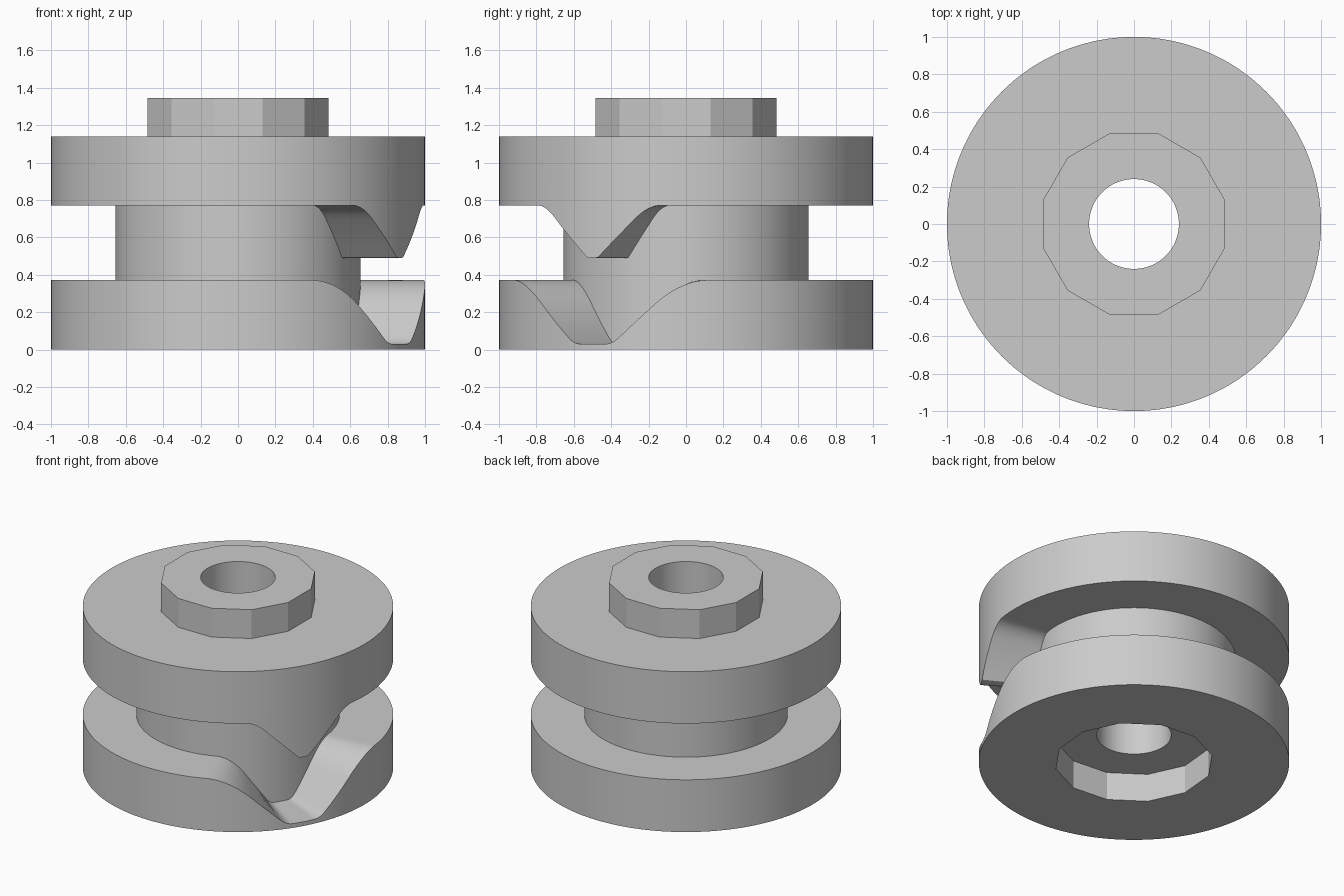
import bpy
import math

if "Cube" in bpy.data.objects:
    bpy.data.objects.remove(bpy.data.objects["Cube"], do_unlink=True)

SEGMENTS = 360
CAM_ANGLE = -30      # direction of the cam lobe and notch, in degrees
BORE, SHAFT, RIM = 0.24, 0.655, 1.0
DISC, GAP_TOP, UPPER_TOP, BOSS_TOP = 0.37, 0.77, 1.14, 1.345
RECESS = 0.2

metal = bpy.data.materials.new("grey metal")
metal.use_nodes = True
metal.diffuse_color = (0.6, 0.6, 0.6, 1)
metal.node_tree.nodes["Principled BSDF"].inputs["Base Color"].default_value = (0.6, 0.6, 0.6, 1)


def twelve_sided(apothem, first_face):
    """Radius of a regular 12-sided outline at a given angle."""
    def radius(deg):
        off = (deg - first_face + 15) % 30 - 15
        return apothem / math.cos(math.radians(off))
    return radius


def cam_height(level, flat, ease_in, ease_out, end, slope):
    """Flat, ramp and rounded shoulder, mirrored about the cam angle."""
    def height(deg):
        d = abs((deg - CAM_ANGLE + 180) % 360 - 180)
        d = min(d, end)
        z = level
        if d > flat:
            step = min(d, ease_in) - flat
            z += slope * step ** 2 / (2 * (ease_in - flat))
        if d > ease_in:
            z += slope * (min(d, ease_out) - ease_in)
        if d > ease_out:
            run, step = end - ease_out, d - ease_out
            z += slope * (step - step ** 2 / (2 * run))
        return z
    return height


def value(v, deg):
    return v(deg) if callable(v) else v


def lathe(name, profile):
    """Sweep a profile whose radius and height may depend on the angle."""
    verts, faces, n = [], [], len(profile)
    for i in range(SEGMENTS):
        deg = i * 360 / SEGMENTS
        a = math.radians(deg)
        for r, z in profile:
            radius = value(r, deg)
            verts.append((radius * math.cos(a), radius * math.sin(a), value(z, deg)))
        k = (i + 1) % SEGMENTS
        for j in range(n - 1):
            faces.append((i * n + j, k * n + j, k * n + j + 1, i * n + j + 1))
    mesh = bpy.data.meshes.new(name)
    mesh.from_pydata(verts, [], faces)
    mesh.materials.append(metal)
    obj = bpy.data.objects.new(name, mesh)
    bpy.context.collection.objects.link(obj)
    bpy.ops.object.select_all(action="DESELECT")
    obj.select_set(True)
    bpy.context.view_layer.objects.active = obj
    bpy.ops.object.shade_smooth_by_angle(angle=math.radians(25))
    return obj


notch = cam_height(0.03, 4.5, 9, 20, 37, 0.0157)
lobe = cam_height(0.49, 1.5, 2, 14.5, 22.5, 0.0168)
socket = twelve_sided(0.493, 25)
boss = twelve_sided(0.485, 0)

# Lower disc with a socket underneath and a notched track on top
lathe("lower_cam", [(BORE, RECESS), (socket, RECESS), (socket, 0), (RIM, 0),
                    (RIM, notch), (SHAFT, notch)])

# Drum between the two tracks
lathe("shaft", [(SHAFT, notch), (SHAFT, lobe)])

# Upper disc with a hanging lobe
lathe("upper_cam", [(SHAFT, lobe), (RIM, lobe), (RIM, UPPER_TOP), (boss, UPPER_TOP)])

# Twelve-sided drive boss
lathe("drive_boss", [(boss, UPPER_TOP), (boss, BOSS_TOP), (BORE, BOSS_TOP)])

# Through hole
lathe("bore", [(BORE, BOSS_TOP), (BORE, RECESS)])
